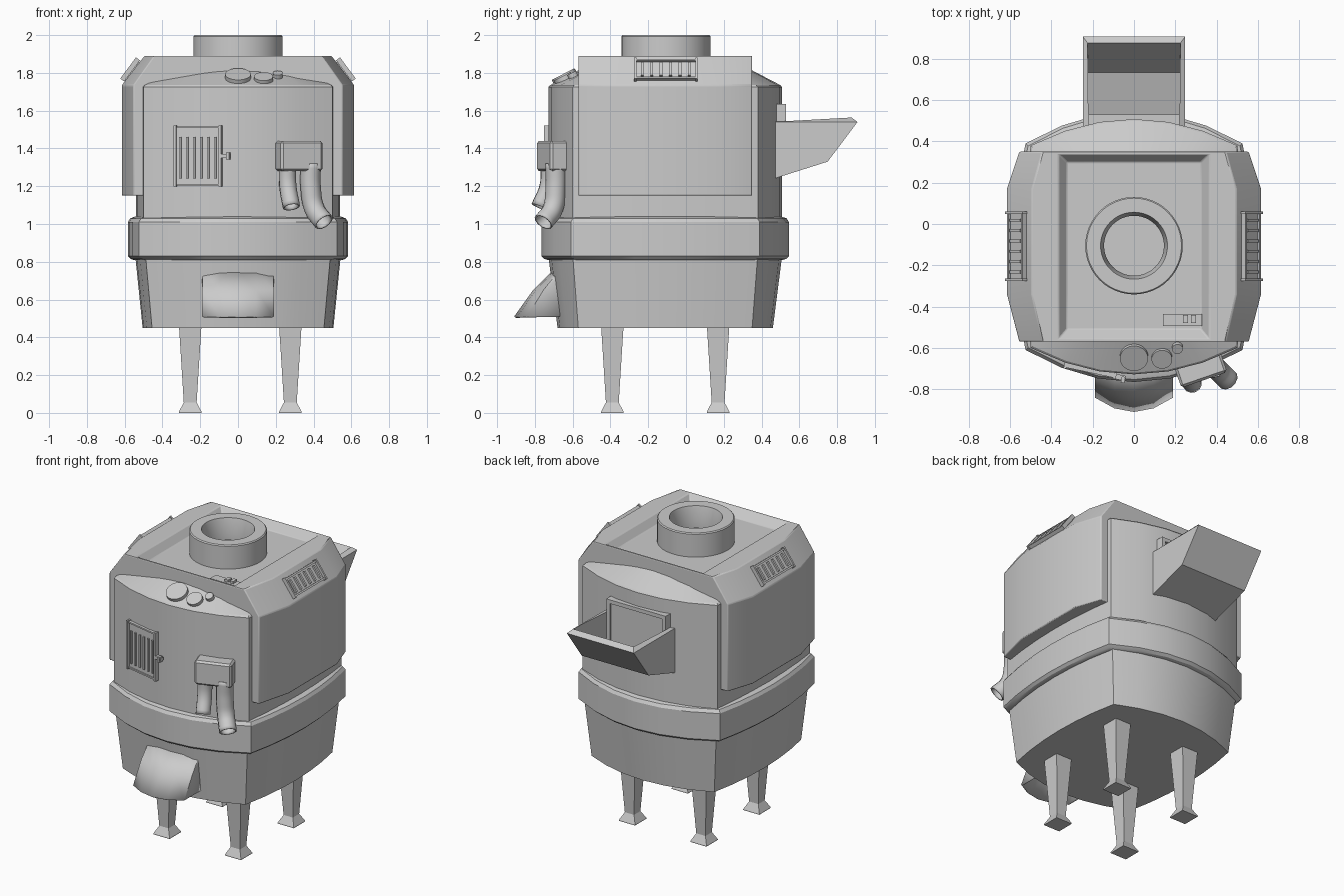
import bpy, bmesh, math
from mathutils import Matrix, Vector

if "Cube" in bpy.data.objects:
    bpy.data.objects.remove(bpy.data.objects["Cube"])

CY = -0.11  # body centre in y


def finish(name, bm, smooth=30, outward=False):
    bmesh.ops.recalc_face_normals(bm, faces=bm.faces)
    if outward:
        mid = sum((v.co for v in bm.verts), Vector()) / len(bm.verts)
        if sum(f.normal.dot(f.calc_center_median() - mid) * f.calc_area() for f in bm.faces) < 0:
            bmesh.ops.reverse_faces(bm, faces=bm.faces)
    me = bpy.data.meshes.new(name)
    bm.to_mesh(me)
    bm.free()
    ob = bpy.data.objects.new(name, me)
    bpy.context.collection.objects.link(ob)
    if smooth:
        bpy.ops.object.select_all(action='DESELECT')
        ob.select_set(True)
        bpy.context.view_layer.objects.active = ob
        bpy.ops.object.shade_smooth_by_angle(angle=math.radians(smooth))
    return ob


def loft(name, rings, smooth=30, caps=True):
    bm = bmesh.new()
    rows = [[bm.verts.new(p) for p in r] for r in rings]
    n = len(rows[0])
    for a, b in zip(rows, rows[1:]):
        for i in range(n):
            j = (i + 1) % n
            bm.faces.new((a[i], a[j], b[j], b[i]))
    if caps:
        bm.faces.new(rows[0])
        bm.faces.new(rows[-1])
    return finish(name, bm, smooth)


def boxes(name, items, mat=Matrix()):
    bm = bmesh.new()
    for loc, size in items:
        m = mat @ Matrix.Translation(loc) @ Matrix.Diagonal((*size, 1))
        bmesh.ops.create_cube(bm, size=1, matrix=m)
    return finish(name, bm, 0)


def modifier(ob, kind, **kw):
    m = ob.modifiers.new(kind.title(), kind)
    for k, v in kw.items():
        setattr(m, k, v)
    return m


def plan(z, xc, yc, xs, ys, d=0.0, n=6):
    """Rectangle with bowed sides: corner (xc, yc), mid-sides at xs and ys."""
    xc, yc, xs, ys = xc - d, yc - d, xs - d, ys - d
    half = []
    for i in range(n):
        t = -1 + 2 * i / n
        half.append((xc + (xs - xc) * (1 - t * t), yc * t))
    for i in range(n):
        t = 1 - 2 * i / n
        half.append((xc * t, yc + (ys - yc) * (1 - t * t)))
    return [(s * x, CY + s * y, z) for s in (1, -1) for x, y in half]


def circle(r, z, n=48):
    return [(r * math.cos(2 * math.pi * i / n), CY + 0.005 + r * math.sin(2 * math.pi * i / n), z)
            for i in range(n)]


# Main body: tapered tub, belt and upper drum with sloped cap
loft("lower_tub", [plan(0.45, .455, .46, .505, .57), plan(0.84, .49, .49, .545, .62)])
belt = (.525, .50, .583, .655)
loft("belt", [plan(.81, *belt, .03), plan(.815, *belt, .015), plan(.83, *belt),
              plan(1.01, *belt), plan(1.03, *belt, .012), plan(1.04, *belt, .04)], 25)
drum = (.50, .49, .54, .618)
loft("upper_drum", [plan(1.0, *drum), plan(1.725, *drum), plan(1.735, *drum, .008),
                    plan(1.835, *drum, .2)], 22)

# Outer shell over the drum, with recessed roof pan
YS = (-.57, -.34, .17, .35)


def shell_ring(z, xe, xm, ys=YS):
    xs = (xe, xm, xm, xe)
    right = [(x, y, z) for x, y in zip(xs, ys)]
    return right + [(-x, y, z) for x, y, z in reversed(right)]


shell = loft("outer_shell", [
    shell_ring(1.15, .555, .615), shell_ring(1.735, .555, .615), shell_ring(1.89, .445, .495),
    shell_ring(1.89, .365, .365, (-.558, -.34, .17, .338)),
    shell_ring(1.84, .325, .325, (-.51, -.33, .16, .30))], 20)
modifier(shell, 'BEVEL', width=.012, segments=2, limit_method='ANGLE', angle_limit=math.radians(28))

# Chimney collar
loft("chimney", [circle(.236, 1.82), circle(.236, 1.993), circle(.23, 2.0), circle(.162, 2.0),
                 circle(.158, 1.985), circle(.145, 1.9), circle(.145, 1.86)])

# Small control plate on the roof
boxes("roof_controls", [((.235, -.465, 1.845), (.19, .06, .02)),
                        ((.25, -.46, 1.86), (.025, .04, .02)), ((.288, -.46, 1.86), (.025, .04, .02))])

# Slatted vents on the shell shoulders
up = Vector((-.115, 0, .155)).normalized()
nrm = Vector((up.z, 0, -up.x))
vent_m = Matrix(((0, nrm.x, up.x, .56), (1, 0, 0, -.107), (0, nrm.z, up.z, 1.81), (0, 0, 0, 1)))
vent = [((0, .003, 0), (.32, .012, .125)),
        ((0, .012, .058), (.33, .02, .012)), ((0, .012, -.058), (.33, .02, .012))]
vent += [((s * .162, .014, 0), (.012, .026, .14)) for s in (-1, 1)]
vent += [((-.125 + .05 * i, .013, 0), (.014, .016, .085)) for i in range(6)]
boxes("vent_right", vent, vent_m)
boxes("vent_left", vent, Matrix.Diagonal((-1, 1, 1, 1)) @ vent_m)

# Gauges on the sloped front cap
for i, (x, y, z, r) in enumerate([(0, -.645, 1.782, .068), (.135, -.65, 1.77, .05), (.21, -.6, 1.788, .026)]):
    bm = bmesh.new()
    m = Matrix.Translation((x, y, z)) @ Matrix.Rotation(math.radians(27), 4, 'X')
    bmesh.ops.create_cone(bm, cap_ends=True, segments=32, radius1=r, radius2=r, depth=.026, matrix=m)
    finish(f"gauge_{i + 1}", bm)

# Barred front door with latch
door_m = Matrix.Translation((-.21, -.70, 1.36)) @ Matrix.Rotation(math.radians(-12), 4, 'Z')
door = [((0, 0, 0), (.24, .022, .30))]
door += [((s * .122, -.01, 0), (.014, .03, .325)) for s in (-1, 1)]
door += [((0, -.01, s * .152), (.24, .02, .01)) for s in (-1, 1)]
door += [((-.095 + .038 * i, -.012, -.01), (.012, .016, .22)) for i in range(6)]
boxes("front_door", door, door_m)
boxes("door_latch", [((.15, -.012, 0), (.05, .025, .02)), ((.165, -.02, 0), (.018, .03, .036))], door_m)

# Outlet box and its two bent pipes
box_m = Matrix.Translation((.325, -.71, 1.36)) @ Matrix.Rotation(math.radians(19), 4, 'Z')
outlet = boxes("outlet_box", [((0, .01, 0), (.235, .115, .16))], box_m)
modifier(outlet, 'BEVEL', width=.012, segments=1)


def pipe(name, pts, r):
    cu = bpy.data.curves.new(name, 'CURVE')
    cu.dimensions = '3D'
    cu.bevel_depth = r
    cu.bevel_resolution = 4
    cu.resolution_u = 6
    sp = cu.splines.new('BEZIER')
    sp.bezier_points.add(len(pts) - 1)
    for b, p in zip(sp.bezier_points, pts):
        b.co = p
        b.handle_left_type = b.handle_right_type = 'AUTO'
    ob = bpy.data.objects.new(name, cu)
    bpy.context.collection.objects.link(ob)
    bpy.ops.object.select_all(action='DESELECT')
    ob.select_set(True)
    bpy.context.view_layer.objects.active = ob
    bpy.ops.object.convert(target='MESH')
    ob = bpy.context.view_layer.objects.active
    bpy.ops.object.shade_smooth_by_angle(angle=math.radians(40))
    modifier(ob, 'SOLIDIFY', thickness=.008, offset=0)


pipe("pipe_short", [(.262, -.725, 1.32), (.264, -.73, 1.2), (.283, -.775, 1.09)], .042)
pipe("pipe_long", [(.385, -.69, 1.32), (.385, -.69, 1.19), (.405, -.705, 1.08), (.455, -.755, 1.01)], .05)

# Ash chute: flared hood, open underneath
bm = bmesh.new()
top, mid, low = [], [], []
for t in (-1, -.5, 0, .5, 1):
    c = 1 - t * t
    top.append(bm.verts.new((.185 * t, -.67 - .035 * c, .755)))
    mid.append(bm.verts.new((.19 * t, -.755 - .055 * c, .65)))
    low.append(bm.verts.new((.19 * t, -.84 - .07 * c, .51)))
for a, b in ((top, mid), (mid, low)):
    for i in range(4):
        bm.faces.new((a[i], a[i + 1], b[i + 1], b[i]))
for e, s in ((0, -1), (4, 1)):
    back = [bm.verts.new((s * .19, -.63, z)) for z in (.755, .51)]
    bm.faces.new((top[e], mid[e], low[e], back[1], back[0]))
hood = finish("ash_chute", bm, 35, True)
modifier(hood, 'SOLIDIFY', thickness=.012, offset=-1)

# Rear feed hopper, open on top, with its hatch
bm = bmesh.new()
prof = [(.45, 1.235), (.75, 1.33), (.908, 1.54), (.45, 1.54)]
L, R = [[bm.verts.new((s * .248, y, z)) for y, z in prof] for s in (-1, 1)]
bm.faces.new(L)
bm.faces.new(R)
for i in (0, 1):
    bm.faces.new((L[i], L[i + 1], R[i + 1], R[i]))
hopper = finish("feed_hopper", bm, 0, True)
modifier(hopper, 'SOLIDIFY', thickness=.028, offset=-1, use_even_offset=True)
boxes("hopper_hatch", [((0, .49, 1.44), (.40, .05, .36)), ((0, .5, 1.622), (.44, .06, .025)),
                       ((-.207, .5, 1.45), (.026, .06, .36)), ((.207, .5, 1.45), (.026, .06, .36))])

# Four tapered legs with flared feet
for fb, y in (("front", -.39), ("rear", .17)):
    for lr, x in (("left", -.253), ("right", .277)):
        loft(f"{fb}_{lr}_leg", [[(x + h * a, y + h * b, z) for a, b in ((-1, -1), (1, -1), (1, 1), (-1, 1))]
                                for h, z in ((.06, 0), (.06, .006), (.034, .055), (.06, .47))], 0)
